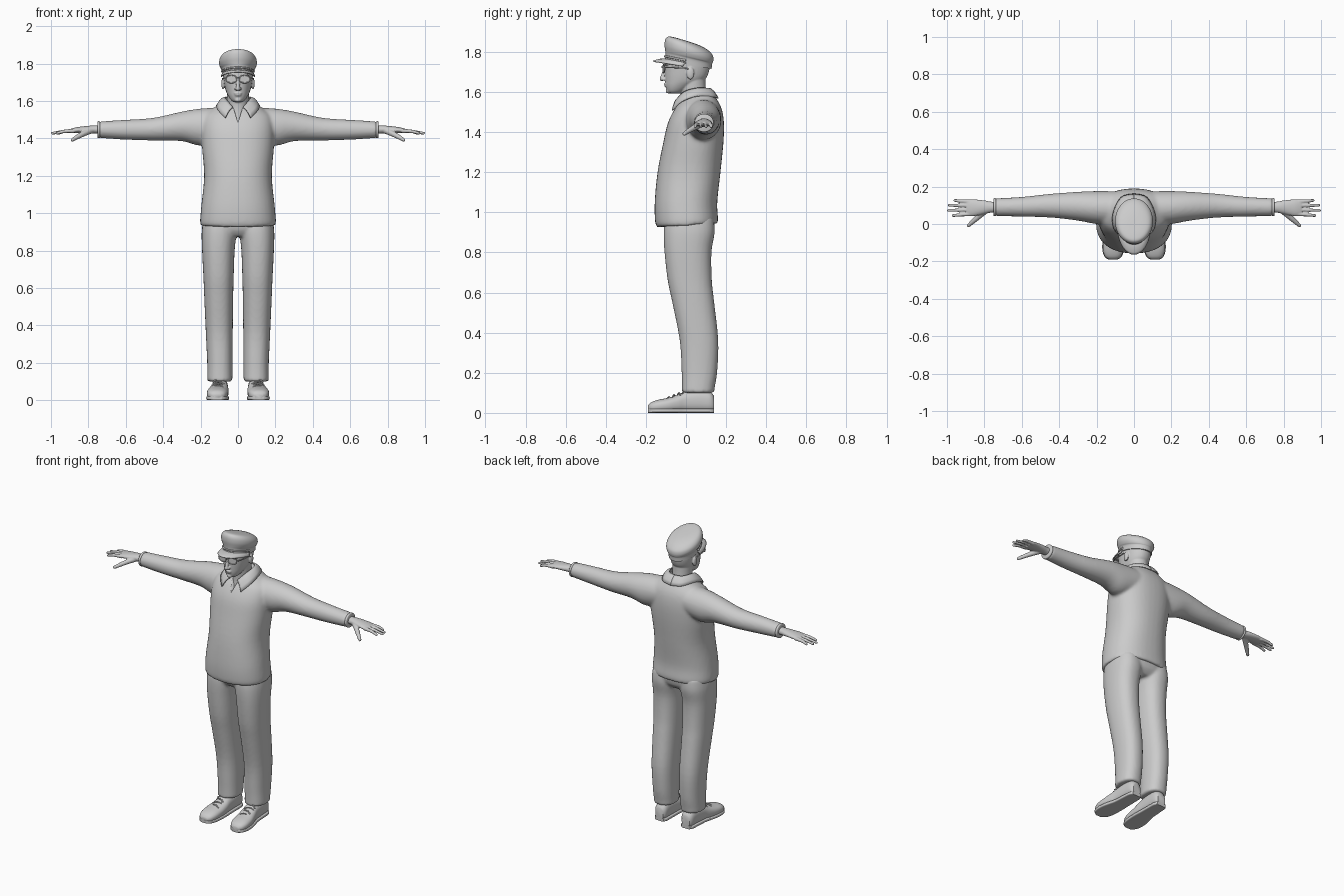
import bpy, bmesh, math
from mathutils import Vector, Matrix

if "Cube" in bpy.data.objects:
    bpy.data.objects.remove(bpy.data.objects["Cube"])

PLACE = {'x': lambda t, a, b: (t, a, b), 'y': lambda t, a, b: (a, t, b), 'z': lambda t, a, b: (a, b, t)}


def spline(rows, steps):
    # Catmull-Rom refinement of a short list of section rows
    out = []
    for i in range(len(rows) - 1):
        p = [rows[max(0, min(len(rows) - 1, i + k))] for k in (-1, 0, 1, 2)]
        for s in range(steps):
            t = s / steps
            out.append([0.5 * (2 * b + (c - a) * t + (2 * a - 5 * b + 4 * c - d) * t * t
                               + (3 * b - a - 3 * c + d) * t ** 3) for a, b, c, d in zip(*p)])
    return out + [list(rows[-1])]


def loft(bm, rows, axis='z', power=2.0, side=1, n=40, steps=4):
    # row = position, centre 1, centre 2, radius 1, radius 2, tilt
    rows = [tuple(r) + (0,) * (6 - len(r)) for r in rows]
    rings = []
    for t, c1, c2, r1, r2, tilt in spline(rows, steps):
        ring = []
        for i in range(n):
            a = 2 * math.pi * i / n
            u = r1 * math.copysign(abs(math.cos(a)) ** (2 / power), math.cos(a))
            v = r2 * math.copysign(abs(math.sin(a)) ** (2 / power), math.sin(a))
            x, y, z = PLACE[axis](t + tilt * v, c1 + u, c2 + v)
            ring.append(bm.verts.new((x * side, y, z)))
        rings.append(ring)
    for lo, hi in zip(rings, rings[1:]):
        for i in range(n):
            bm.faces.new((lo[i], lo[(i + 1) % n], hi[(i + 1) % n], hi[i]))
    bm.faces.new(rings[0])
    bm.faces.new(rings[-1])


def blob(bm, pos, size):
    bmesh.ops.create_icosphere(bm, subdivisions=3, radius=1,
                               matrix=Matrix.Translation(pos) @ Matrix.Diagonal((*size, 1)))


def beads(bm, pts, r0, r1, steps=8):
    path = spline(pts, steps)
    for i, p in enumerate(path):
        r = r0 + (r1 - r0) * i / (len(path) - 1)
        blob(bm, p, (r, r, r))


def finish(name, bm, voxel=0, smooth=0, mirror=False):
    bmesh.ops.recalc_face_normals(bm, faces=bm.faces)
    me = bpy.data.meshes.new(name)
    bm.to_mesh(me)
    bm.free()
    ob = bpy.data.objects.new(name, me)
    bpy.context.collection.objects.link(ob)
    if voxel:
        m = ob.modifiers.new("Fuse", 'REMESH')
        m.mode, m.voxel_size, m.use_smooth_shade = 'VOXEL', voxel, True
        m = ob.modifiers.new("Relax", 'SMOOTH')
        m.factor, m.iterations = 0.5, smooth
    else:
        bpy.context.view_layer.objects.active = ob
        ob.select_set(True)
        bpy.ops.object.shade_smooth_by_angle(angle=math.radians(45))
        ob.select_set(False)
    if mirror:
        ob.modifiers.new("Mirror", 'MIRROR').use_mirror_merge = False
    return ob


def tube(name, pts, r, cyclic=False, mirror=False):
    cu = bpy.data.curves.new(name, 'CURVE')
    cu.dimensions, cu.bevel_depth, cu.bevel_resolution, cu.use_fill_caps = '3D', r, 2, True
    sp = cu.splines.new('POLY')
    sp.points.add(len(pts) - 1)
    for q, p in zip(sp.points, pts):
        q.co = (*p, 1)
    sp.use_cyclic_u = cyclic
    ob = bpy.data.objects.new(name, cu)
    bpy.context.collection.objects.link(ob)
    if mirror:
        ob.modifiers.new("Mirror", 'MIRROR')


# Shirt: torso and both sleeves fused, with a V cut at the neck
bm = bmesh.new()
loft(bm, [(.935, 0, .006, .199, .150, .06), (.96, 0, .003, .203, .157, .04), (1.05, 0, 0, .195, .156),
          (1.2, 0, .015, .181, .157), (1.35, 0, .037, .192, .150), (1.45, 0, .05, .195, .139),
          (1.52, 0, .062, .18, .115), (1.565, 0, .063, .125, .085, .1), (1.6, 0, .062, .07, .062, .2)], power=2.3)
for s in (1, -1):
    loft(bm, [(.08, .085, 1.475, .09, .09), (.2, .088, 1.460, .088, .099), (.3, .095, 1.464, .077, .079),
              (.45, .098, 1.449, .063, .061), (.6, .092, 1.446, .053, .053), (.745, .09, 1.446, .047, .044)],
         'x', side=s)
shirt = finish("shirt", bm, .009, 6)
bm = bmesh.new()
v = [bm.verts.new(p) for y in (-.2, .0) for p in ((0, y, 1.485), (.036, y, 1.6), (-.036, y, 1.6))]
for f in ((0, 1, 2), (3, 5, 4), (0, 3, 4, 1), (1, 4, 5, 2), (2, 5, 3, 0)):
    bm.faces.new([v[i] for i in f])
cutter = finish("neckline_cutter", bm)
cutter.hide_render = True
shirt.modifiers.new("Neckline", 'BOOLEAN').object = cutter

# Sleeve cuffs
bm = bmesh.new()
loft(bm, [(.738, .09, 1.446, .045, .042), (.741, .09, 1.446, .048, .045),
          (.749, .09, 1.446, .048, .045), (.752, .09, 1.446, .044, .041)], 'x', steps=2)
finish("sleeve_cuff", bm, mirror=True)

# Collar: folded strip around the neck
top = [(0, .115, 1.618), (.045, .103, 1.618), (.068, .055, 1.618), (.058, -.005, 1.602), (.027, -.045, 1.565)]
low = [(0, .16, 1.568), (.068, .142, 1.574), (.11, .06, 1.580), (.108, -.02, 1.553), (.068, -.068, 1.508)]
bm = bmesh.new()
rows = []
for a, b in zip(spline(top, 4), spline(low, 4)):
    a, b = Vector(a), Vector(b)
    rows.append([bm.verts.new(a.lerp(b, t) + Vector((0, 0, .010 * math.sin(math.pi * t)))) for t in (0, .25, .5, .75, 1)])
for p, q in zip(rows, rows[1:]):
    for i in range(4):
        bm.faces.new((p[i], q[i], q[i + 1], p[i + 1]))
collar = finish("collar", bm, mirror=True)
m = collar.modifiers.new("Thickness", 'SOLIDIFY')
m.thickness, m.offset = .007, 0

# Trousers: hips and both legs fused
bm = bmesh.new()
loft(bm, [(.875, 0, .015, .13, .09), (.91, 0, .018, .175, .118), (.97, 0, .018, .187, .128), (1.03, 0, .018, .18, .125)], power=2.4)
for s in (1, -1):
    loft(bm, [(.10, .097, .06, .067, .081), (.13, .097, .062, .067, .082), (.21, .097, .067, .068, .089),
              (.36, .1, .065, .072, .096), (.54, .103, .038, .077, .104), (.66, .104, .019, .081, .11),
              (.8, .105, .01, .087, .117), (.9, .101, .016, .093, .127), (.97, .1, .018, .085, .12)],
         power=2.3, side=s)
finish("trousers", bm, .009, 4)

# Shoes with soles and laces
foot = [(-.19, .112, .024, .022, .012), (-.175, .112, .028, .042, .024), (-.14, .111, .033, .055, .032),
        (-.09, .108, .038, .057, .037), (-.04, .102, .046, .052, .045), (0, .098, .055, .046, .053),
        (.07, .096, .060, .043, .058), (.12, .095, .055, .040, .052), (.14, .095, .045, .028, .038)]
bm = bmesh.new()
loft(bm, foot, 'y', 2.4)
finish("shoe", bm, mirror=True)
bm = bmesh.new()
loft(bm, [(y, c, .011, r + .003, .011) for y, c, h, r, _ in foot], 'y', 5)
finish("shoe_sole", bm, mirror=True)
for i in range(4):
    y, z, d = -.085 + .025 * i, .078 + .010 * i, (-1) ** i * .008
    tube("shoe_lace", [(.075, y - d, z - .012), (.09, y - d / 2, z - .001), (.105, y, z + .002),
                       (.12, y + d / 2, z - .001), (.135, y + d, z - .012)], .004, mirror=True)

# Hands: palm, four fingers and thumb fused
bm = bmesh.new()
loft(bm, [(.70, .09, 1.445, .029, .024), (.76, .09, 1.447, .029, .022), (.80, .09, 1.447, .036, .020),
          (.86, .087, 1.444, .045, .016), (.895, .087, 1.439, .043, .012)], 'x')
for y0, y1, x1 in ((.053, .045, .975), (.076, .073, 1.0), (.099, .1, .995), (.12, .126, .965)):
    beads(bm, [(.88, y0, 1.440), (.93, (y0 + y1) / 2, 1.437), (x1 - .007, y1, 1.427)], .0115, .0075)
beads(bm, [(.79, .075, 1.442), (.845, .027, 1.415), (.885, -.008, 1.392)], .018, .0095)
finish("hand", bm, .004, 2, mirror=True)

# Head, neck, ears and facial features fused
bm = bmesh.new()
loft(bm, [(1.46, 0, .05, .07, .11), (1.5, 0, .05, .064, .083), (1.56, 0, .042, .058, .066),
          (1.62, 0, .035, .058, .064), (1.68, 0, .03, .06, .066)])
loft(bm, [(1.594, 0, -.055, .024, .03), (1.605, 0, -.05, .038, .044), (1.63, 0, -.032, .054, .069),
          (1.66, 0, -.006, .067, .098), (1.7, 0, .004, .075, .11), (1.75, 0, .006, .079, .113),
          (1.8, 0, .008, .074, .1), (1.83, 0, .01, .045, .06)], power=2.15)
beads(bm, [(0, -.103, 1.725), (0, -.111, 1.695), (0, -.121, 1.665)], .008, .011)
blob(bm, (0, -.088, 1.605), (.018, .014, .012))
blob(bm, (0, -.101, 1.641), (.022, .010, .005))
blob(bm, (0, -.099, 1.631), (.019, .010, .005))
for s in (1, -1):
    blob(bm, (s * .010, -.111, 1.664), (.009, .011, .008))
    blob(bm, (s * .033, -.094, 1.738), (.024, .012, .007))
    blob(bm, (s * .080, .022, 1.693), (.009, .019, .031))
finish("head", bm, .004, 3)

# Glasses
for s in (1, -1):
    rim = [(s * .036 + .029 * math.cos(a), -.116 + .010 * abs(s * .036 + .029 * math.cos(a)) / .065,
            1.717 + .021 * math.sin(a)) for a in [math.tau * i / 28 for i in range(28)]]
    tube("glasses_rim", rim, .003, cyclic=True)
    bm = bmesh.new()
    bm.faces.new([bm.verts.new(p) for p in rim])
    finish("glasses_lens", bm)
tube("glasses_bridge", [(-.009, -.116, 1.722), (0, -.122, 1.725), (.009, -.116, 1.722)], .003)
tube("glasses_temple", [(.064, -.106, 1.723), (.078, -.085, 1.723), (.083, 0, 1.719), (.084, .03, 1.708)], .003, mirror=True)

# Cap crown with band
bm = bmesh.new()
loft(bm, [(1.738, 0, .014, .083, .114, -.20), (1.766, 0, .014, .086, .116, -.22), (1.778, 0, .015, .094, .119, -.25),
          (1.80, 0, .015, .101, .122, -.28), (1.825, 0, .014, .097, .117, -.32), (1.845, 0, .008, .079, .096, -.33),
          (1.855, 0, 0, .045, .058, -.31), (1.857, 0, -.003, .006, .008, -.3)], n=56)
finish("cap", bm)


def brim(a, reach, lift=0):
    c = math.cos(a)
    return ((.084 + reach * .1) * math.sin(a), .014 - .115 * c - reach * max(c, 0) ** .8,
            1.741 + .023 * c + reach * .1 * c + lift)


# Cap visor and strap
bm = bmesh.new()
angles = [math.radians(-82 + 164 * i / 32) for i in range(33)]
grid = [[bm.verts.new(brim(a, r, -.004 * (r / .03) ** 2)) for r in (-.008, .01, .03, .05, .062)] for a in angles]
for p, q in zip(grid, grid[1:]):
    for i in range(4):
        bm.faces.new((p[i], p[i + 1], q[i + 1], q[i]))
visor = finish("cap_visor", bm)
m = visor.modifiers.new("Thickness", 'SOLIDIFY')
m.thickness, m.offset = .006, 0
tube("cap_strap", [brim(a, .004, .014) for a in angles], .005)
for s in (1, -1):
    bm = bmesh.new()
    blob(bm, brim(s * math.radians(80), .006, .014), (.007, .007, .007))
    finish("cap_button", bm)
